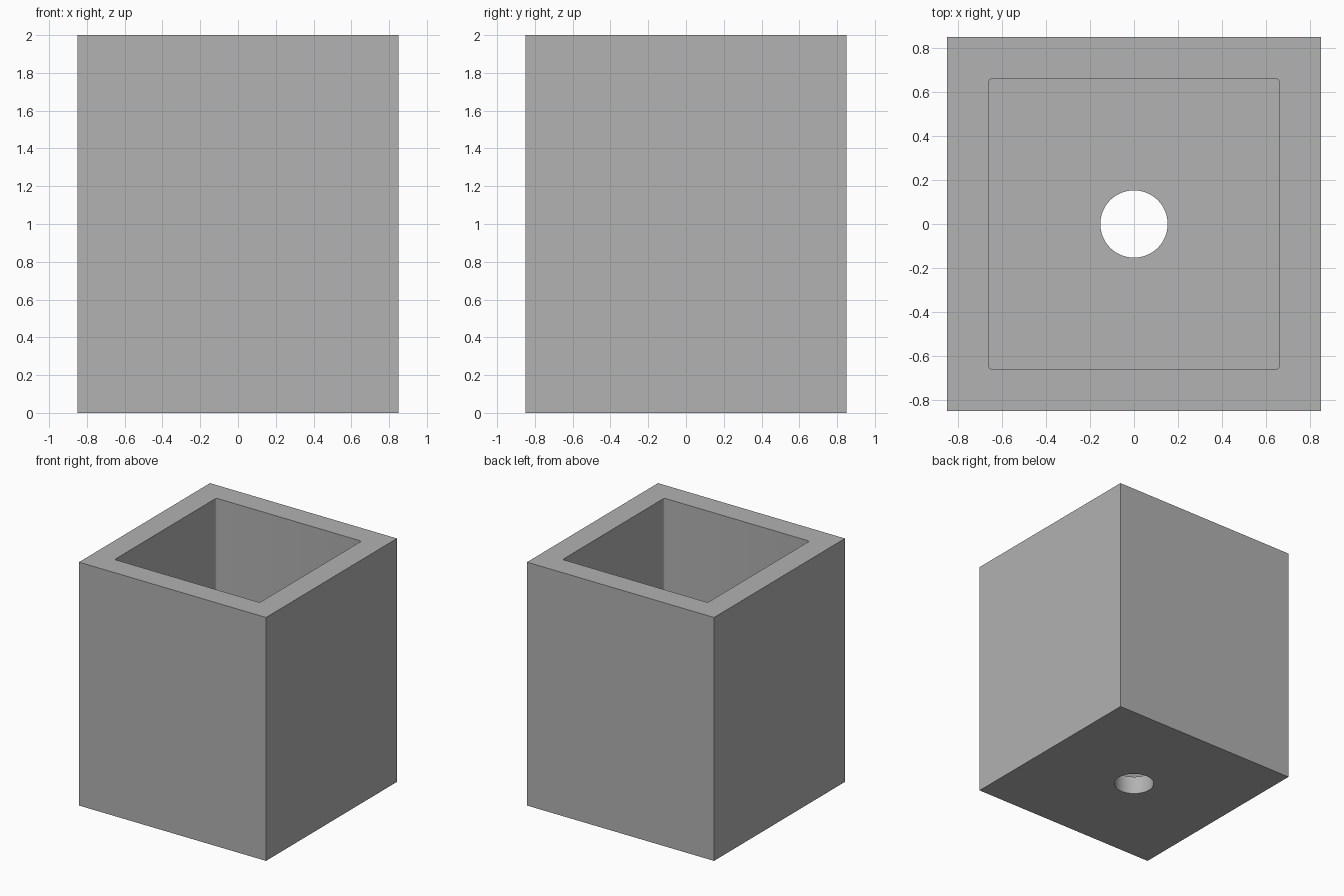
import bpy
import bmesh

WIDTH, HEIGHT = 1.70, 2.0
WALL, FLOOR = 0.19, 0.15
HOLE_RADIUS, CORNER_RADIUS = 0.153, 0.015

default_cube = bpy.data.objects.get("Cube")
if default_cube:
    bpy.data.objects.remove(default_cube, do_unlink=True)

# Plain grey material
grey = bpy.data.materials.new("plain_grey")
grey.use_nodes = True
colour = (0.445, 0.445, 0.445, 1)
grey.diffuse_color = colour
grey.node_tree.nodes["Principled BSDF"].inputs["Base Color"].default_value = colour


def make_box(name, width, bottom, top, corner=0):
    """Square upright block, optionally with rounded vertical edges."""
    bm = bmesh.new()
    bmesh.ops.create_cube(bm, size=1)
    bmesh.ops.scale(bm, vec=(width, width, top - bottom), verts=bm.verts)
    bmesh.ops.translate(bm, vec=(0, 0, (top + bottom) / 2), verts=bm.verts)
    if corner:
        upright = [e for e in bm.edges
                   if abs(e.verts[0].co.z - e.verts[1].co.z) > 0.1]
        bmesh.ops.bevel(bm, geom=upright, offset=corner, segments=4,
                        profile=0.5, affect='EDGES')
    mesh = bpy.data.meshes.new(name)
    bm.to_mesh(mesh)
    bm.free()
    mesh.materials.append(grey)
    obj = bpy.data.objects.new(name, mesh)
    bpy.context.collection.objects.link(obj)
    return obj


def cut(target, cutter):
    """Subtract the cutter from the target, then discard it."""
    cutter.hide_render = True
    mod = target.modifiers.new("cut", 'BOOLEAN')
    mod.operation = 'DIFFERENCE'
    mod.solver = 'EXACT'
    mod.object = cutter
    bpy.ops.object.select_all(action='DESELECT')
    bpy.context.view_layer.objects.active = target
    target.select_set(True)
    bpy.ops.object.modifier_apply(modifier=mod.name)
    bpy.data.objects.remove(cutter, do_unlink=True)


# Outer block
planter = make_box("planter_box", WIDTH, 0, HEIGHT)

# Open cavity with slightly rounded corners
cavity = make_box("cavity_cutter", WIDTH - 2 * WALL, FLOOR, HEIGHT + 0.2, CORNER_RADIUS)
cut(planter, cavity)

# Round drain hole through the floor
bpy.ops.mesh.primitive_cylinder_add(vertices=64, radius=HOLE_RADIUS, depth=1)
drain = bpy.context.object
drain.name = "drain_cutter"
drain.data.materials.append(grey)
cut(planter, drain)

# Smooth the drain and cavity corners, keeping the block edges sharp
bpy.ops.object.shade_smooth_by_angle(angle=0.6)
